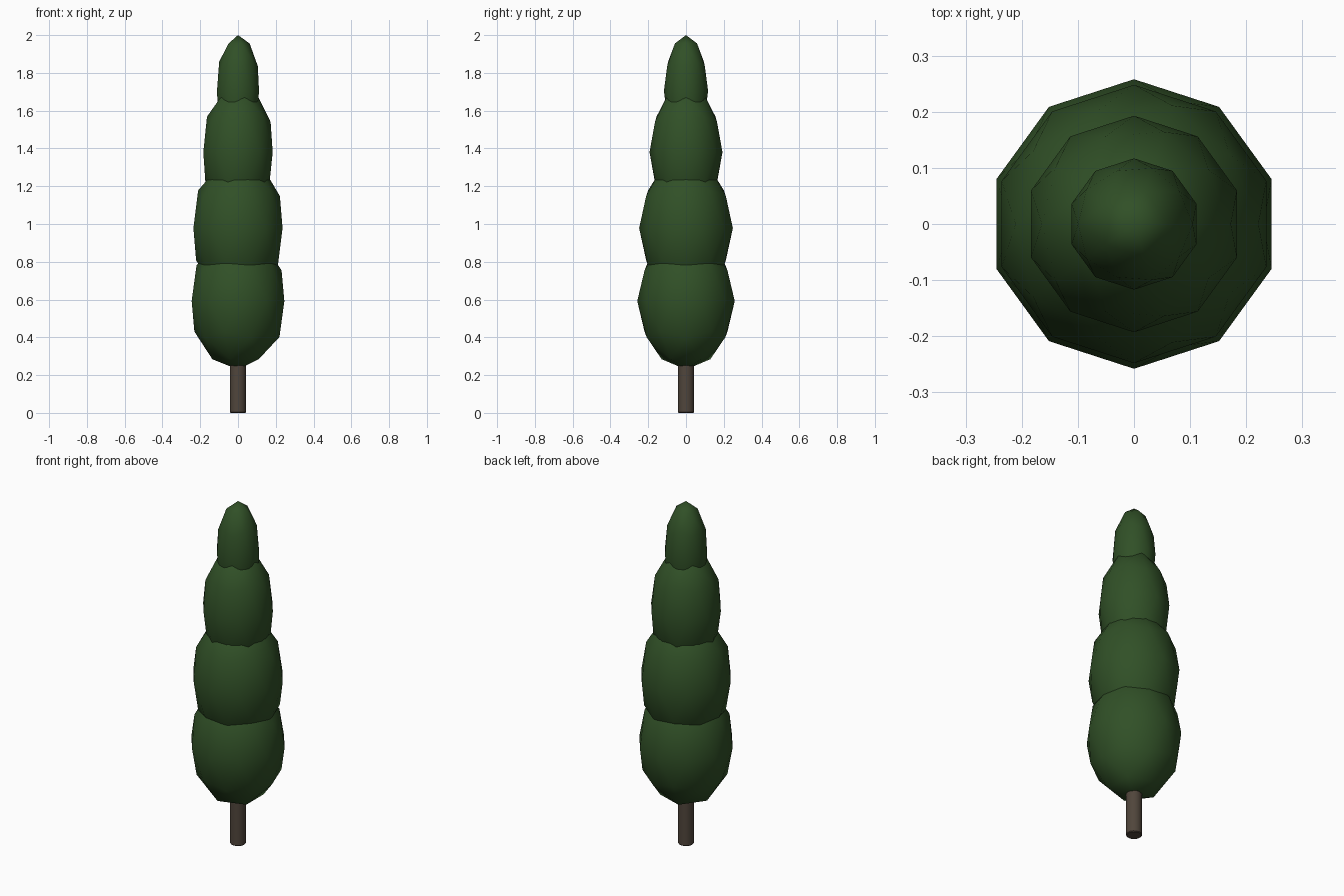
import bpy
import math

if "Cube" in bpy.data.objects:
    bpy.data.objects.remove(bpy.data.objects["Cube"])


def material(name, rgb):
    mat = bpy.data.materials.new(name)
    mat.diffuse_color = (*rgb, 1.0)
    mat.use_nodes = True
    mat.node_tree.nodes["Principled BSDF"].inputs["Base Color"].default_value = mat.diffuse_color
    return mat


green = material("dark_leaf_green", (0.03, 0.08, 0.02))
brown = material("bark_brown", (0.08, 0.06, 0.044))

# Foliage: stretched low-poly spheres stacked up the tree (centre z, radius, half height)
clumps = {
    "foliage_bottom": (0.592, 0.258, 0.362),
    "foliage_lower_middle": (0.978, 0.248, 0.38),
    "foliage_upper_middle": (1.38, 0.193, 0.358),
    "foliage_top": (1.704, 0.117, 0.296),
}
for name, (z, radius, half_height) in clumps.items():
    bpy.ops.mesh.primitive_ico_sphere_add(subdivisions=2, radius=1, location=(0, 0, z))
    clump = bpy.context.object
    clump.name = name
    clump.scale = (radius, radius, half_height)
    bpy.ops.object.transform_apply(location=False, rotation=False, scale=True)
    bpy.ops.object.shade_smooth()
    clump.data.materials.append(green)

# Trunk: slim post reaching into the lowest foliage, with a softened rim
height = 0.42
bpy.ops.mesh.primitive_cylinder_add(vertices=16, radius=0.043, depth=height,
                                    location=(0, 0, height / 2))
trunk = bpy.context.object
trunk.name = "trunk"
trunk.data.materials.append(brown)
bevel = trunk.modifiers.new("soft_rim", 'BEVEL')
bevel.width = 0.004
bevel.segments = 1
bevel.limit_method = 'ANGLE'
bevel.angle_limit = math.radians(60)
bpy.ops.object.shade_smooth_by_angle(angle=math.radians(40))
